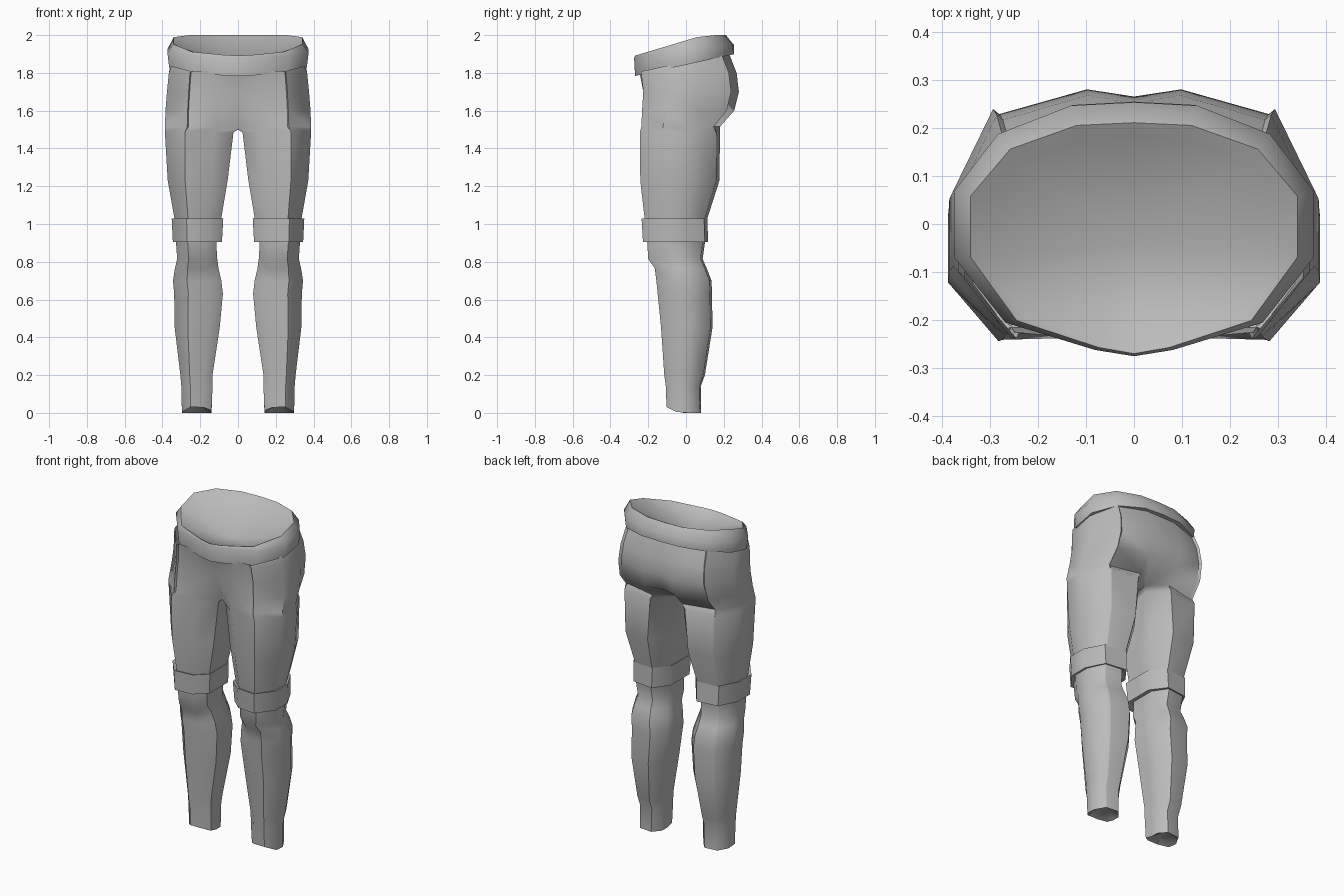
import bpy, bmesh

if "Cube" in bpy.data.objects:
    bpy.data.objects.remove(bpy.data.objects["Cube"])

grey = bpy.data.materials.new("cloth_grey")
grey.diffuse_color = (0.5, 0.5, 0.5, 1)
grey.use_nodes = True
grey.node_tree.nodes["Principled BSDF"].inputs["Base Color"].default_value = grey.diffuse_color


def loft(bm, a, b, closed):
    """Bridge an upper ring a to a lower ring b."""
    n = len(a)
    for i in range(n if closed else n - 1):
        j = (i + 1) % n
        bm.faces.new((a[i], b[i], b[j], a[j]))


def fan(bm, ring, centre, closed, flip=False):
    c = bm.verts.new(centre)
    n = len(ring)
    for i in range(n if closed else n - 1):
        p, q = ring[i], ring[(i + 1) % n]
        bm.faces.new((c, q, p) if flip else (c, p, q))


def finish(bm, name, angle):
    """Turn a right-hand half into a mirrored, smooth-shaded object."""
    me = bpy.data.meshes.new(name)
    bm.to_mesh(me)
    bm.free()
    me.materials.append(grey)
    ob = bpy.data.objects.new(name, me)
    bpy.context.collection.objects.link(ob)
    m = ob.modifiers.new("mirror", 'MIRROR')
    m.use_axis[0] = True
    m.merge_threshold = 0.0005
    bpy.ops.object.select_all(action='DESELECT')
    ob.select_set(True)
    bpy.context.view_layer.objects.active = ob
    bpy.ops.object.shade_smooth_by_angle(angle=angle)
    return ob


def section(shape, z, xi, xo, yf, yb):
    """Scale a unit cross-section to inner/outer x and front/back y."""
    yc, h = (yf + yb) / 2, (yb - yf) / 2
    return [(xi + u * (xo - xi), yc + v * h, z) for u, v in shape]


def ring(bm, pts):
    return [bm.verts.new(p) for p in pts]


# Cross-sections run front centre, outside, back; side panels stand proud at the hip seams
HIP = [(0, -.9), (.3, -.97), (.68, -.92), (.695, -.97), (1, -.43),
       (1, .18), (.78, .84), (.745, .80), (.26, 1), (0, .94)]
LEG = [(0, -.58), (.27, -.95), (.69, -.985), (.71, -1), (1, -.42),
       (1, .25), (.78, .90), (.75, .92), (.26, 1), (0, .47), (0, 0)]

# Trousers: hips, crotch split, legs
bm = bmesh.new()
prev = None
for z, xo, yf, yb, f0, b0 in [(1.87, .352, -.245, .225, -.25, .225),
                              (1.80, .366, -.245, .268, -.245, .25),
                              (1.70, .376, -.234, .28, -.225, .265),
                              (1.60, .384, -.24, .255, -.192, .235)]:
    pts = section(HIP, z, 0, xo, yf, yb)
    pts[0], pts[-1] = (0, f0, z), (0, b0, z)
    if prev is None:  # waist follows the tilted band
        pts = [(x, y, 1.86 + .22 * y) for x, y, _ in pts]
    cur = ring(bm, pts)
    if prev:
        loft(bm, prev, cur, False)
    prev = cur

pts = section(HIP, 1.515, 0, .387, -.243, .18)
pts[0], pts[-1] = (0, -.15, 1.502), (0, .10, 1.51)
cur = ring(bm, pts)
loft(bm, prev, cur, False)
prev = cur + ring(bm, [(0, .0, 1.50)])

for z, xi, xo, yf, yb in [(1.485, .024, .387, -.244, .18),
                          (1.23, .055, .372, -.242, .177),
                          (1.02, .09, .335, -.218, .11),
                          (.90, .115, .328, -.205, .10),
                          (.815, .11, .322, -.20, .088),
                          (.765, .103, .334, -.165, .11),
                          (.70, .088, .344, -.157, .135),
                          (.63, .08, .338, -.15, .138),
                          (.45, .097, .335, -.132, .14),
                          (.20, .135, .305, -.115, .10),
                          (.14, .135, .30, -.107, .078),
                          (.01, .14, .297, -.103, .08)]:
    pts = section(LEG, z, xi, xo, yf, yb)
    if z < .1:  # hem rises at the front
        pts = [(x, y, max(0, -.02 - .5 * y)) for x, y, _ in pts]
    cur = ring(bm, pts)
    loft(bm, prev, cur, True)
    prev = cur
fan(bm, prev, (.218, 0, .05), True, flip=True)
finish(bm, "trousers", .75)

# Waistband: tilted wall, bevelled inward to a lip, closed by a shallow bowl
OUTLINE = [(0, -.275), (.08, -.262), (.265, -.205), (.37, -.07),
           (.37, .07), (.28, .19), (.13, .25), (0, .257)]


def belt(sx, front, back, zfun):
    return [(x * sx, y * (front if y < 0 else back),
             zfun(y * (front if y < 0 else back))) for x, y in OUTLINE]


bm = bmesh.new()
rows = [belt(.855, .955, .71, lambda y: min(1.985, 1.962 + .3 * y)),
        belt(.92, .98, .82, lambda y: min(2, 1.972 + .3 * y)),
        belt(1.01, 1, .985, lambda y: 1.916 + .13 * y),
        belt(.985, .98, .99, lambda y: 1.843 + .22 * y),
        belt(.92, .90, .87, lambda y: 1.848 + .22 * y)]
rows = [ring(bm, r) for r in rows]
fan(bm, rows[0], (0, -.045, 1.84), False)
for a, b in zip(rows, rows[1:]):
    loft(bm, a, b, False)
finish(bm, "waistband", .75)

# Knee bands
BAND = [LEG[i] for i in (0, 1, 3, 4, 5, 6, 8, 9, 10)]
bm = bmesh.new()
rows = [ring(bm, section(BAND, *r)) for r in [
    (1.018, .10, .325, -.21, .10), (1.028, .078, .351, -.235, .113),
    (.905, .085, .345, -.228, .117), (.912, .12, .318, -.195, .09)]]
for a, b in zip(rows, rows[1:]):
    loft(bm, a, b, True)
finish(bm, "knee_bands", .8)
